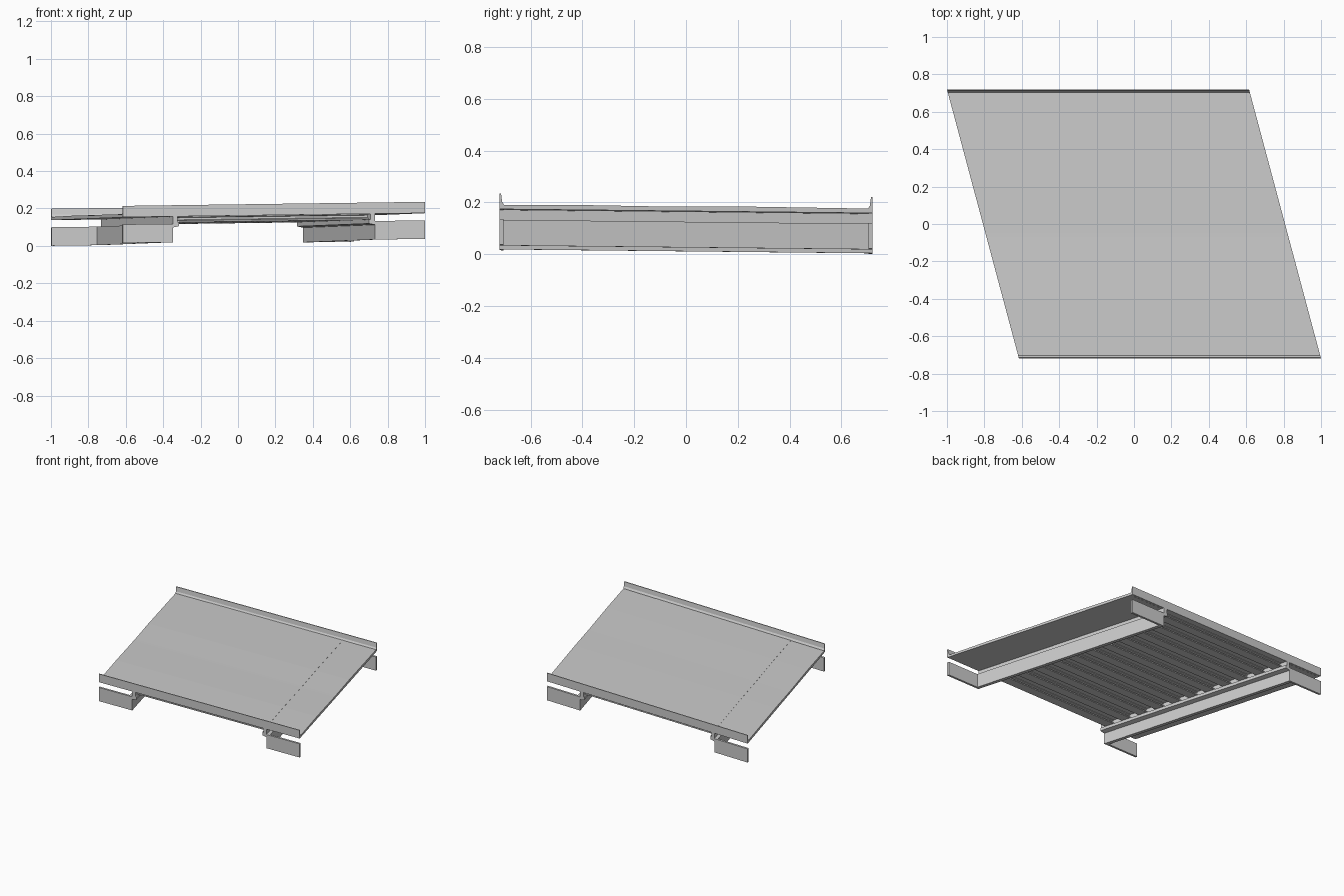
import bpy

if "Cube" in bpy.data.objects:
    bpy.data.objects.remove(bpy.data.objects["Cube"])

SKEW, GRADE, FALL = 0.2674, 0.0135, -0.007
END, YE, ABUT = 0.8075, 0.72, 0.54


def place(u, y, z):
    """Skewed plan plus the road's gentle grade and crossfall."""
    x = u - SKEW * y
    return (x, y, z + GRADE * x + FALL * y)


def make(name, verts, n):
    faces = [tuple(range(n))[::-1], tuple(range(n, 2 * n))]
    faces += [(i, (i + 1) % n, n + (i + 1) % n, n + i) for i in range(n)]
    mesh = bpy.data.meshes.new(name)
    mesh.from_pydata(verts, [], faces)
    import bmesh
    bm = bmesh.new()
    bm.from_mesh(mesh)
    bmesh.ops.recalc_face_normals(bm, faces=bm.faces)
    bm.to_mesh(mesh)
    bm.free()
    ob = bpy.data.objects.new(name, mesh)
    bpy.context.collection.objects.link(ob)
    return ob


def along_road(name, profile, u0, u1):
    """Extrude a (y, z) section along the road."""
    make(name, [place(u, y, z) for u in (u0, u1) for y, z in profile], len(profile))


def across_road(name, profile, y0, y1):
    """Extrude a (u, z) section along the skewed supports."""
    make(name, [place(u, y, z) for y in (y0, y1) for u, z in profile], len(profile))


# Deck and approach slabs with a slightly undulating road surface
top = [(0.705, 0.174), (0.2, 0.177), (-0.05, 0.1735), (-0.07, 0.1735),
       (-0.4, 0.176), (-0.705, 0.172)]
slab = [(-0.705, 0.157), (0.705, 0.157)] + top
along_road("deck_slab", slab, -ABUT, ABUT)
for s, side in ((-1, "left"), (1, "right")):
    approach = [(y, z - 0.001) for y, z in slab]
    along_road(side + "_approach_slab", approach, s * ABUT, s * END)

# Thin tapered parapets along both edges
for s, side in ((-1, "front"), (1, "back")):
    along_road(side + "_parapet",
               [(s * YE, 0.157), (s * YE, 0.217), (s * 0.714, 0.217),
                (s * 0.710, 0.185), (s * 0.703, 0.174), (s * 0.703, 0.157)], -END, END)

# Longitudinal girders: I sections
COUNT = 11
for i in range(COUNT):
    c = -0.65 + 1.30 * i / (COUNT - 1)
    half = [(0.032, 0.126), (0.032, 0.134), (0.012, 0.139),
            (0.012, 0.150), (0.026, 0.153), (0.026, 0.158)]
    section = [(c + y, z) for y, z in half] + [(c - y, z) for y, z in reversed(half)]
    along_road("girder_%02d" % (i + 1), section, -0.515, 0.515)

# Abutments: lower wall, bearing ledge and back wall in one section, with wing walls
for s, side in ((-1, "left"), (1, "right")):
    across_road(side + "_abutment",
                [(s * 0.54, 0.019), (s * 0.54, 0.098), (s * 0.507, 0.105),
                 (s * 0.507, 0.126), (s * 0.515, 0.126), (s * 0.515, 0.158),
                 (s * 0.54, 0.158), (s * 0.54, 0.118), (s * 0.565, 0.118),
                 (s * 0.565, 0.019)], -YE, YE)
    for t, end in ((-1, "front"), (1, "back")):
        along_road(side + "_" + end + "_wing_wall",
                   [(t * YE, 0.019), (t * YE, 0.118), (t * 0.705, 0.118),
                    (t * 0.705, 0.019)], s * 0.54, s * END)
